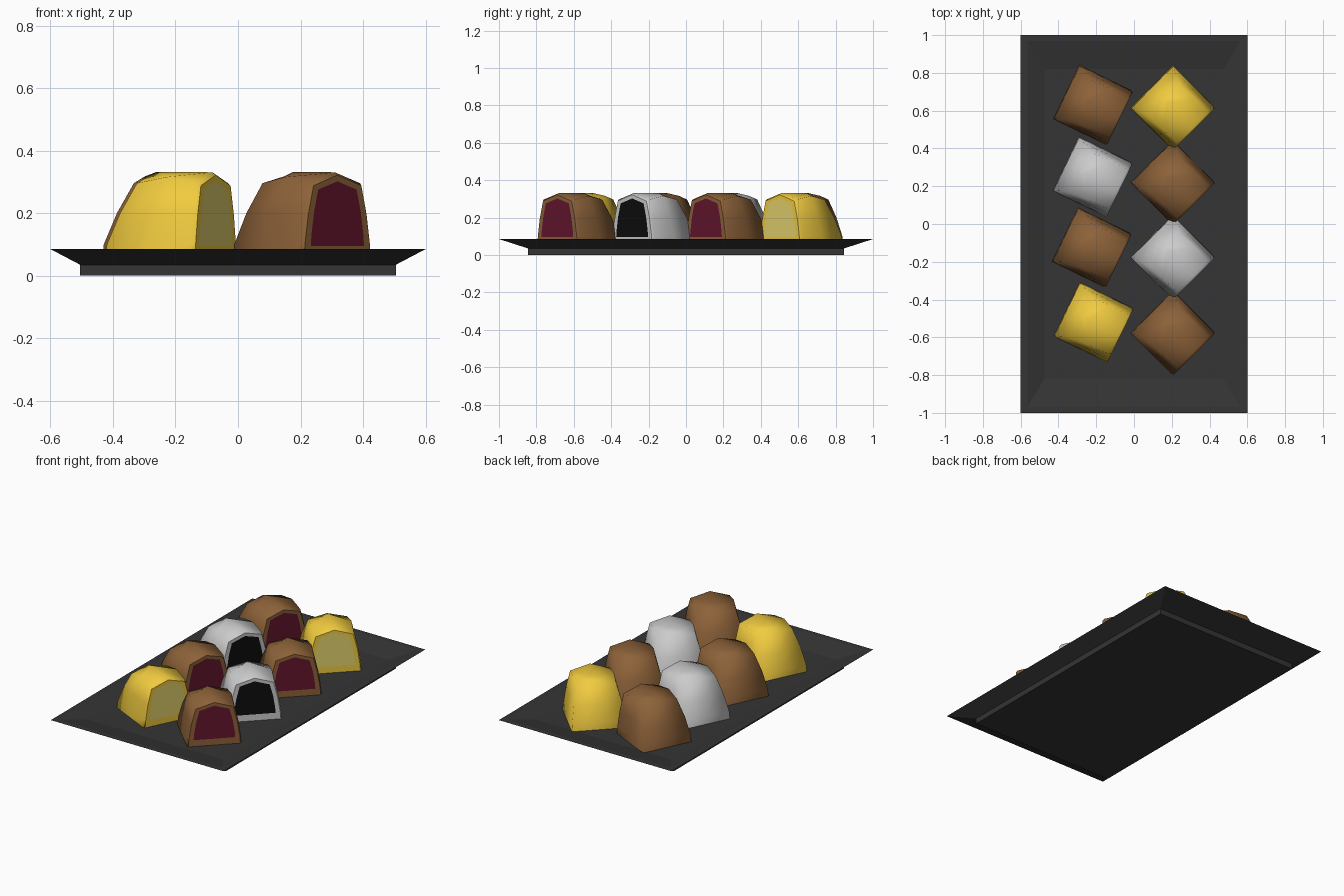
import bpy, bmesh, math

if "Cube" in bpy.data.objects:
    bpy.data.objects.remove(bpy.data.objects["Cube"])

def material(name, rgb):
    m = bpy.data.materials.new(name)
    m.diffuse_color = (*rgb, 1)
    m.use_nodes = True
    m.node_tree.nodes["Principled BSDF"].inputs["Base Color"].default_value = m.diffuse_color
    return m

def finish(name, bm, mats):
    bmesh.ops.recalc_face_normals(bm, faces=bm.faces)
    me = bpy.data.meshes.new(name)
    bm.to_mesh(me)
    bm.free()
    for m in mats:
        me.materials.append(m)
    ob = bpy.data.objects.new(name, me)
    bpy.context.collection.objects.link(ob)
    return ob

def bridge(bm, a, b, closed=True):
    n = len(a)
    return [bm.faces.new((a[i], a[(i + 1) % n], b[(i + 1) % n], b[i]))
            for i in range(n if closed else n - 1)]

# Serving tray: stacked rectangles, foot -> flared rim -> sunken floor
bm = bmesh.new()
levels = [(.505, .845, 0), (.505, .845, .035), (.6, 1, .085), (.565, .97, .085), (.475, .82, .055)]
rings = [[bm.verts.new((sx * x, sy * y, z)) for sx, sy in ((1, 1), (-1, 1), (-1, -1), (1, -1))]
         for x, y, z in levels]
for a, b in zip(rings, rings[1:]):
    bridge(bm, a, b)
bm.faces.new(rings[0])
bm.faces.new(rings[-1])
finish("tray", bm, [material("tray_black", (.035, .035, .035))])

# Half-cut sweet: domed shell, flat cut face with inset filling; cut faces local +x
def sweet(name, x, y, angle, shell, filling):
    bm = bmesh.new()
    front = .148
    # back corner depth, half width, bulge and lift of the edge middles, height
    levels = [(.156, .158, 0, 0, .055), (.152, .155, .002, 0, .1),
              (.113, .139, .014, .005, .2), (.065, .114, .016, .022, .296)]
    rows = []
    for d, w, bulge, lift, z in levels:
        pts = [(front, w, z), ((front - d) / 2, w + bulge * .3, z + lift * .9), (-d, w, z),
               (-d - bulge, 0, z + lift)]
        pts += [(u, -v, h) for u, v, h in reversed(pts[:3])]
        rows.append([bm.verts.new(p) for p in pts])
    for a, b in zip(rows, rows[1:]):
        bridge(bm, a, b, False)
    # roof with a short ridge
    s = rows[-1]
    rf, rm = bm.verts.new((front, 0, .331)), bm.verts.new((-.04, 0, .332))
    for f in ((s[0], s[1], rm, rf), (s[1], s[2], s[3], rm),
              (s[3], s[4], s[5], rm), (s[5], s[6], rf, rm)):
        bm.faces.new(f)
    base = bm.faces.new(rows[0])
    # cut face: rounded rim, then filling
    outline = [r[0] for r in rows] + [rf] + [r[-1] for r in reversed(rows)]
    def inset(u, sv, lo, hi):
        return [bm.verts.new((u, p.co.y * sv, lo + (p.co.z - .055) / .276 * (hi - lo)))
                for p in outline]
    rim = inset(.16, .95, .055, .322)
    core = inset(.16, .76, .095, .302)
    bridge(bm, outline, rim)
    cut = bridge(bm, rim, core)
    fill = bm.faces.new(core)
    fill.material_index = 1
    # smooth shell; sharp around base and cut
    for f in bm.faces:
        f.smooth = True
    for f in [base, fill] + cut:
        for e in f.edges:
            e.smooth = False
    ob = finish(name, bm, [shell, filling])
    ob.location = (x, y, 0)
    ob.rotation_euler.z = math.radians(angle)

kinds = {
    "chocolate": (material("brown_shell", (.266, .122, .041)), material("berry_filling", (.127, .008, .026))),
    "vanilla": (material("white_shell", (.8, .8, .8)), material("dark_filling", (.004, .004, .004))),
    "mango": (material("yellow_shell", (.88, .6, .05)), material("cream_filling", (.78, .66, .16))),
}
layout = [
    ("chocolate", -.218, .63, -26), ("vanilla", -.22, .25, -26),
    ("chocolate", -.225, -.125, -26), ("mango", -.215, -.52, -26),
    ("mango", .205, .615, -45), ("chocolate", .205, .22, -45),
    ("vanilla", .205, -.175, -45), ("chocolate", .205, -.575, -45),
]
for i, (kind, x, y, a) in enumerate(layout):
    sweet(f"{kind}_sweet_{i + 1}", x, y, a, *kinds[kind])
